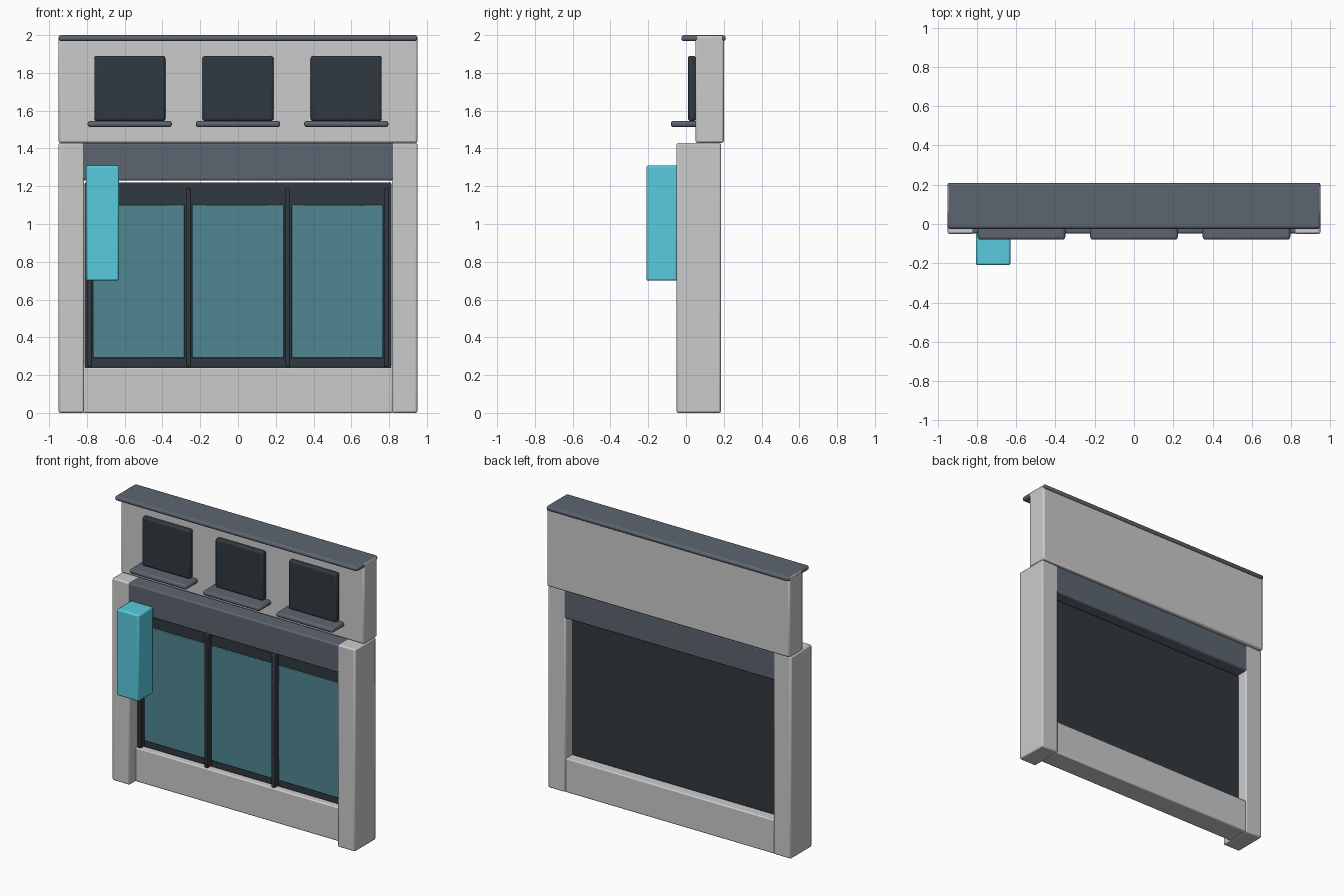
import bpy

if "Cube" in bpy.data.objects:
    bpy.data.objects.remove(bpy.data.objects["Cube"])


def material(name, rgb):
    m = bpy.data.materials.new(name)
    m.diffuse_color = (*rgb, 1)
    m.use_nodes = True
    m.node_tree.nodes["Principled BSDF"].inputs["Base Color"].default_value = m.diffuse_color
    return m


TRIM = material("dark_trim", (0.11, 0.13, 0.16))
DARK = material("near_black", (0.03, 0.04, 0.05))
GLASS = material("teal_glass", (0.08, 0.24, 0.29))
CYAN = material("cyan_sign", (0.1, 0.6, 0.73))


def box(name, x, y, z, bevel=0.008, mat=None, segments=2):
    """Bevelled box from (min, max) ranges on each axis."""
    bpy.ops.mesh.primitive_cube_add(
        size=1, location=[(a + b) / 2 for a, b in (x, y, z)])
    o = bpy.context.object
    o.name = name
    o.scale = [b - a for a, b in (x, y, z)]
    bpy.ops.object.transform_apply(location=False, rotation=False, scale=True)
    if mat:
        o.data.materials.append(mat)
    if bevel:
        mod = o.modifiers.new("bevel", 'BEVEL')
        mod.width, mod.segments = bevel, segments
        bpy.ops.object.shade_smooth_by_angle()
    return o


def around(c, w):
    return (c - w / 2, c + w / 2)


# Main walls
for side, s in (("left", -1), ("right", 1)):
    box(f"{side}_pillar", around(s * 0.882, 0.136), (-0.05, 0.185), (0, 1.43), 0.01)
box("base_panel", (-0.82, 0.82), (0.02, 0.18), (0, 0.24))
box("lintel", (-0.949, 0.949), (-0.049, 0.184), (1.23, 1.429), 0.01, TRIM)
box("upper_wall", (-0.95, 0.95), (0.05, 0.2), (1.43, 1.998), 0.01)
box("cornice", (-0.95, 0.95), (-0.025, 0.21), (1.968, 2.0), 0.014, TRIM, 3)

# Upper windows with sills
for i, c in enumerate((-0.573, 0, 0.573)):
    box(f"upper_window_{i}", around(c, 0.376), (0.01, 0.053), (1.545, 1.89), 0.014, DARK, 3)
    box(f"window_sill_{i}", around(c, 0.446), (-0.08, 0.06), (1.513, 1.546), 0.014, TRIM, 3)

# Shop window: dark backing, glass panes, mullions
box("window_backing", (-0.812, 0.812), (0.06, 0.115), (0.24, 1.22), 0.006, DARK)
for i, c in enumerate((-0.525, 0, 0.525)):
    box(f"glass_pane_{i}", around(c, 0.485), (0.048, 0.07), (0.29, 1.1), 0.004, GLASS)
for i, c in enumerate((-0.785, -0.262, 0.262, 0.785)):
    box(f"mullion_{i}", around(c, 0.026), (0.015, 0.07), (0.245, 1.19), 0.006, DARK)

# Projecting sign box
box("sign_box", (-0.805, -0.63), (-0.21, -0.045), (0.7, 1.31), 0.01, CYAN)
